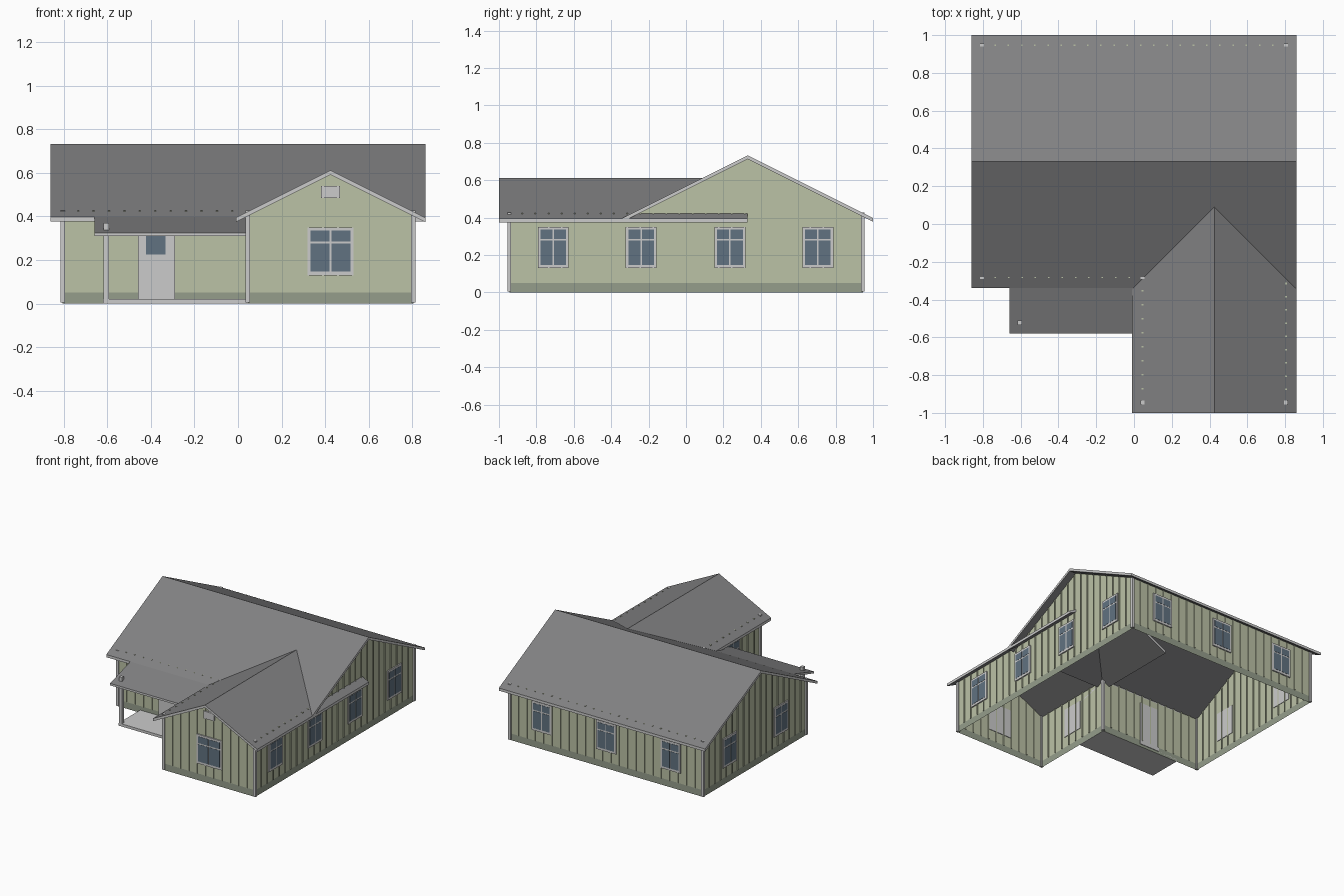
import bpy, bmesh
from mathutils import Vector, Matrix

if "Cube" in bpy.data.objects:
    bpy.data.objects.remove(bpy.data.objects["Cube"])


def material(name, r, g, b):
    m = bpy.data.materials.new(name)
    m.diffuse_color = (r, g, b, 1)
    m.use_nodes = True
    m.node_tree.nodes["Principled BSDF"].inputs["Base Color"].default_value = m.diffuse_color
    return m


GREEN = material("wall_green", 0.50, 0.54, 0.38)
BASE = material("base_green", 0.30, 0.34, 0.26)
ROOF = material("roof_grey", 0.22, 0.22, 0.225)
TRIM = material("trim_grey", 0.56, 0.56, 0.56)
GLASS = material("glass", 0.12, 0.17, 0.22)


def finish(name, bm, *mats):
    me = bpy.data.meshes.new(name)
    bm.to_mesh(me)
    bm.free()
    for m in mats:
        me.materials.append(m)
    ob = bpy.data.objects.new(name, me)
    bpy.context.collection.objects.link(ob)
    return ob


def add_box(bm, lo, hi):
    lo, hi = Vector(lo), Vector(hi)
    mat = Matrix.Translation((lo + hi) / 2) @ Matrix.Diagonal((*(hi - lo), 1))
    bmesh.ops.create_cube(bm, size=1, matrix=mat)


def box(name, lo, hi, mat):
    bm = bmesh.new()
    add_box(bm, lo, hi)
    return finish(name, bm, mat)


def roof(name, line, thick, a, b, axis):
    """Extrude a roof line (u, z) with vertical thickness along x or y; edges get trim."""
    prof = line + [(u, z - thick) for u, z in reversed(line)]
    place = (lambda t, u, z: (t, u, z)) if axis == "x" else (lambda t, u, z: (u, t, z))
    n, k = len(prof), len(line)
    bm = bmesh.new()
    ra, rb = [[bm.verts.new(place(t, u, z)) for u, z in prof] for t in (a, b)]
    for i in range(n):
        j = (i + 1) % n
        f = bm.faces.new((ra[i], ra[j], rb[j], rb[i]))
        f.material_index = 1 if i in (k - 1, n - 1) else 0
    for ring in (ra, rb):
        for i in range(k - 1):
            f = bm.faces.new((ring[i], ring[i + 1], ring[n - 2 - i], ring[n - 1 - i]))
            f.material_index = 1
    bmesh.ops.recalc_face_normals(bm, faces=bm.faces)
    return finish(name, bm, ROOF, TRIM)


# Main dimensions
WX, Y0, Y1, YW, XW = 0.805, -0.28, 0.945, -0.945, 0.045
RY, RZ, GX, GZ, T = 0.33, 0.732, 0.425, 0.612, 0.02


def main_z(y):
    return RZ - abs(y - RY) * 0.5


def wing_z(x):
    return GZ - abs(x - GX) * 0.5


# Roofs: the wing roof runs on inside the main roof
roof("main_roof", [(-0.34, main_z(-0.34)), (RY, RZ), (1.0, main_z(1.0))], T, -0.86, 0.86, "x")
roof("wing_roof", [(-0.01, wing_z(-0.01)), (GX, GZ), (0.86, wing_z(0.86))], T, -1.0, RY, "y")
roof("porch_roof", [(-0.58, 0.325), (Y0, 0.415)], 0.015, -0.66, XW, "x")

# Walls: open shell with a darker band at the bottom
corners = [(-WX, Y0), (XW, Y0), (XW, YW), (WX, YW), (WX, Y1), (-WX, Y1)]
H = main_z(Y0) - T
tops = [
    [(XW, Y0, H), (-WX, Y0, H)],
    [(XW, YW, H), (XW, Y0, H)],
    [(WX, YW, wing_z(WX) - T), (GX, YW, GZ - T), (XW, YW, wing_z(XW) - T)],
    [(WX, Y1, main_z(Y1) - T), (WX, RY, RZ - T), (WX, Y0, H), (WX, YW, H)],
    [(-WX, Y1, main_z(Y1) - T), (WX, Y1, main_z(Y1) - T)],
    [(-WX, Y0, H), (-WX, RY, RZ - T), (-WX, Y1, main_z(Y1) - T)],
]
bm = bmesh.new()
for i, top in enumerate(tops):
    (ax, ay), (bx, by) = corners[i], corners[(i + 1) % 6]
    low = [(ax, ay, 0), (bx, by, 0), (bx, by, 0.05), (ax, ay, 0.05)]
    bm.faces.new([bm.verts.new(p) for p in low]).material_index = 1
    bm.faces.new([bm.verts.new(p) for p in [low[3], low[2]] + top])
finish("walls", bm, GREEN, BASE)

# Battens: thin upright strips, the tops just piercing the eaves
heights = [
    lambda x, y: 0.427,
    lambda x, y: 0.425,
    lambda x, y: wing_z(x) - T,
    lambda x, y: 0.425 if y < Y0 else main_z(y) - T,
    lambda x, y: 0.426,
    lambda x, y: main_z(y) - T,
]
bm = bmesh.new()
for i in range(6):
    a, b = Vector(corners[i]), Vector(corners[(i + 1) % 6])
    count = round((b - a).length / 0.07)
    along_x = abs(b.x - a.x) > abs(b.y - a.y)
    hx, hy = (0.004, 0.006) if along_x else (0.006, 0.004)
    for k in range(1, count):
        p = a.lerp(b, k / count)
        add_box(bm, (p.x - hx, p.y - hy, 0.05), (p.x + hx, p.y + hy, heights[i](p.x, p.y)))
finish("wall_battens", bm, GREEN)

# Corner boards
bm = bmesh.new()
for x, y in corners:
    add_box(bm, (x - 0.01, y - 0.01, 0.005), (x + 0.01, y + 0.01, 0.427))
finish("corner_boards", bm, TRIM)


def panel(bm, c, n, u, w, z0, z1, d0, d1):
    """Box on a wall through c facing n: centred at u along it, d0..d1 deep outward."""
    side = Vector((abs(n[1]), abs(n[0])))
    p = Vector(c) + side * u
    pts = [p + side * s + Vector(n) * d for s, d in ((-w / 2, d0), (w / 2, d1))]
    lo = [min(q[k] for q in pts) for k in (0, 1)]
    hi = [max(q[k] for q in pts) for k in (0, 1)]
    add_box(bm, (*lo, z0), (*hi, z1))


def window(name, c, n, u, w=0.165):
    frame, panes = bmesh.new(), bmesh.new()
    panel(frame, c, n, u, w, 0.13, 0.35, -0.004, 0.009)
    pw = (w - 0.036) / 2
    for s in (-1, 1):
        for z0, z1 in ((0.147, 0.276), (0.286, 0.335)):
            panel(panes, c, n, u + s * (pw / 2 + 0.004), pw, z0, z1, 0.005, 0.0105)
    finish(name + "_frame", frame, TRIM)
    finish(name + "_glass", panes, GLASS)


# Windows
for i, y in enumerate((-0.71, -0.24, 0.235, 0.705)):
    window(f"right_window_{i + 1}", (WX, 0), (1, 0), y)
for i, x in enumerate((-0.537, 0, 0.537)):
    window(f"back_window_{i + 1}", (0, Y1), (0, 1), x)
for i, y in enumerate((0.025, 0.635)):
    window(f"left_window_{i + 1}", (-WX, 0), (-1, 0), y)
window("wing_side_window", (XW, 0), (-1, 0), -0.61)
window("wing_front_window", (0, YW), (0, -1), GX, 0.21)

# Gable vent
box("gable_vent", (0.382, YW - 0.012, 0.485), (0.468, YW + 0.004, 0.54), TRIM)

# Door with its light
box("door", (-0.46, Y0 - 0.01, 0.02), (-0.29, Y0 + 0.004, 0.35), TRIM)
box("door_glass", (-0.422, Y0 - 0.012, 0.225), (-0.332, Y0 - 0.006, 0.315), GLASS)

# Porch floor and post
box("porch_floor", (-0.62, -0.535, 0), (XW, Y0, 0.02), TRIM)
box("porch_post", (-0.617, -0.535, 0.02), (-0.593, -0.511, 0.37), TRIM)
